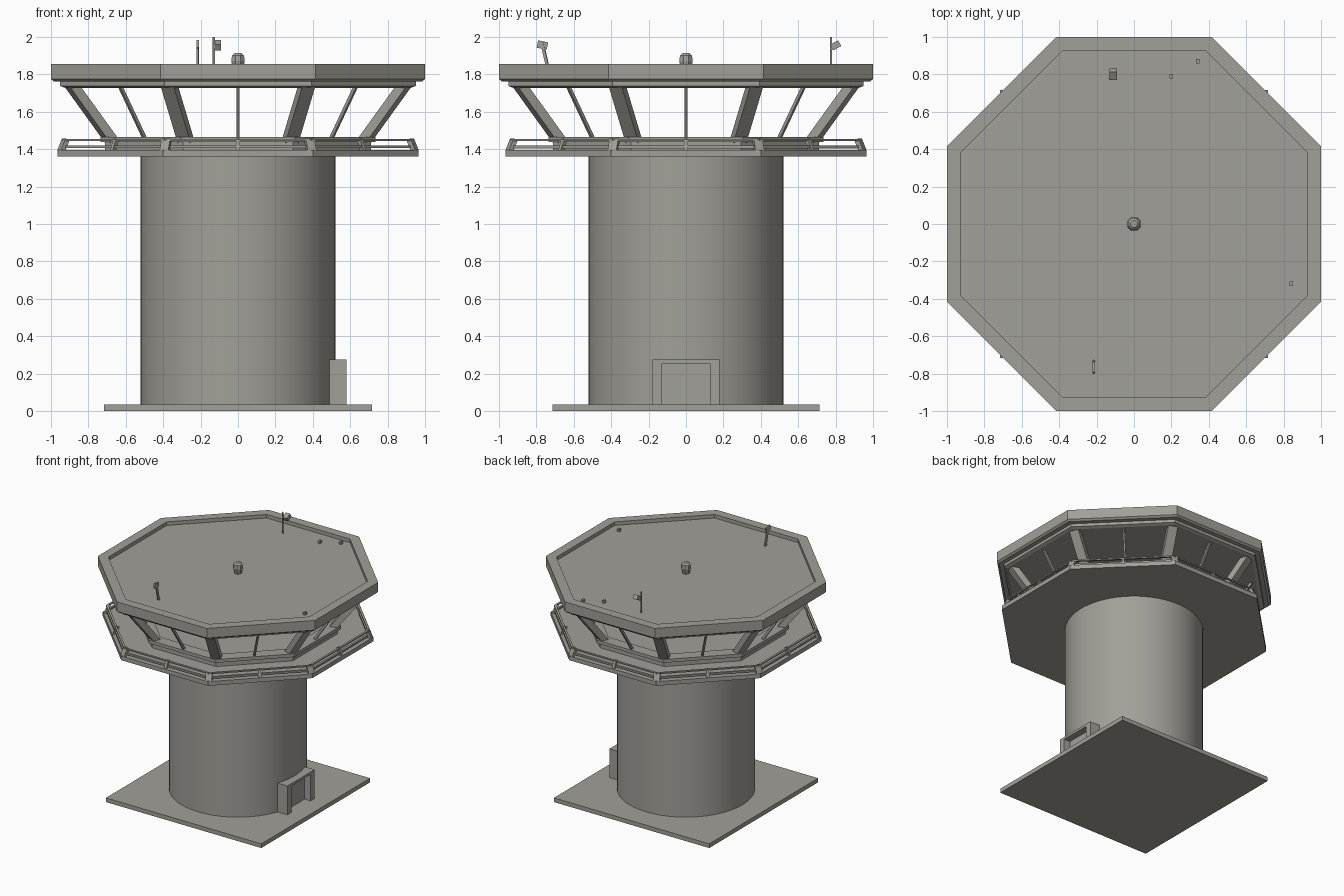
import bpy, bmesh, math
from mathutils import Vector, Matrix

cube = bpy.data.objects.get("Cube")
if cube:
    bpy.data.objects.remove(cube, do_unlink=True)

concrete = bpy.data.materials.new("warm grey concrete")
concrete.use_nodes = True
colour = (0.36, 0.35, 0.315, 1)
concrete.diffuse_color = colour
concrete.node_tree.nodes["Principled BSDF"].inputs["Base Color"].default_value = colour


def finish(name, bm, smooth=False):
    bmesh.ops.recalc_face_normals(bm, faces=bm.faces)
    mesh = bpy.data.meshes.new(name)
    bm.to_mesh(mesh)
    bm.free()
    mesh.materials.append(concrete)
    obj = bpy.data.objects.new(name, mesh)
    bpy.context.collection.objects.link(obj)
    if smooth:
        bpy.ops.object.select_all(action='DESELECT')
        obj.select_set(True)
        bpy.context.view_layer.objects.active = obj
        bpy.ops.object.shade_smooth_by_angle(angle=math.radians(35))
    return obj


def turned(name, profile, sides=8, ring=False, smooth=False):
    """Sweep (apothem, z) points round z; ring closes the profile, else the ends are capped."""
    bm = bmesh.new()
    k = 1 / math.cos(math.pi / sides)
    rows = []
    for r, z in profile:
        angles = [(i + 0.5) * math.tau / sides for i in range(sides)]
        rows.append([bm.verts.new((r * k * math.cos(a), r * k * math.sin(a), z)) for a in angles])
    pairs = list(zip(rows, rows[1:]))
    if ring:
        pairs.append((rows[-1], rows[0]))
    else:
        bm.faces.new(rows[0])
        bm.faces.new(rows[-1])
    for a, b in pairs:
        for i in range(sides):
            j = (i + 1) % sides
            bm.faces.new((a[i], a[j], b[j], b[i]))
    return finish(name, bm, smooth)


def add_box(bm, centre, size, rot=Matrix.Identity(4)):
    m = Matrix.Translation(centre) @ rot @ Matrix.Diagonal((*size, 1))
    bmesh.ops.create_cube(bm, size=1, matrix=m)


def add_bar(bm, a, b, width, depth):
    """Box from a to b, its width running round the tower."""
    a, b = Vector(a), Vector(b)
    up = (b - a).normalized()
    mid = (a + b) / 2
    side = Vector((-mid.y, mid.x, 0)).normalized()
    out = side.cross(up)
    rot = Matrix((side, out, up)).transposed().to_4x4()
    add_box(bm, mid, (width, depth, (b - a).length), rot)


def polar(apothem, step, z):
    """Odd steps are corners of the octagon, even steps the middles of its sides."""
    r = apothem / math.cos(math.pi / 8) if step % 2 else apothem
    a = step * math.pi / 8
    return (r * math.cos(a), r * math.sin(a), z)


# Ground slab and round shaft
bm = bmesh.new()
add_box(bm, (0, 0, 0.0175), (1.43, 1.43, 0.035))
finish("ground_slab", bm)
turned("tower_shaft", [(0.52, 0.03), (0.52, 1.37)], sides=64, smooth=True)

# Doorway surround on the left side
bm = bmesh.new()
for s in (-1, 1):
    add_box(bm, (0.535, s * 0.153, 0.155), (0.09, 0.052, 0.24))
add_box(bm, (0.535, 0, 0.265), (0.09, 0.26, 0.02))
add_box(bm, (0.505, 0, 0.145), (0.04, 0.26, 0.22))
finish("doorway", bm)

# Walkway deck, cabin curb and sill
turned("walkway_deck", [(0.965, 1.36), (0.965, 1.395)])
turned("cabin_curb", [(0.66, 1.39), (0.71, 1.39), (0.71, 1.44), (0.66, 1.44)], ring=True)
turned("window_sill", [(0.64, 1.438), (0.735, 1.438), (0.735, 1.465), (0.64, 1.465)], ring=True)

# Railing
for name, z, h in (("lower_rail", 1.405, 0.014), ("upper_rail", 1.444, 0.01)):
    turned(name, [(0.925, z), (0.942, z), (0.942, z + h), (0.925, z + h)], ring=True)
bm = bmesh.new()
for i in range(16):
    wide = 0.05 if i % 2 else 0.02
    add_bar(bm, polar(0.945, i, 1.39), polar(0.92, i, 1.453), wide, 0.025)
finish("rail_posts", bm)

# Leaning window columns and thin mullions
bm = bmesh.new()
for i in range(1, 16, 2):
    add_bar(bm, polar(0.675, i, 1.445), polar(0.895, i, 1.75), 0.075, 0.05)
finish("window_columns", bm)
bm = bmesh.new()
for i in range(0, 16, 2):
    add_bar(bm, polar(0.70, i, 1.45), polar(0.90, i, 1.75), 0.014, 0.02)
finish("window_mullions", bm)

# Ceiling ledge and roof with a raised rim
turned("ceiling_ledge", [(0.925, 1.728), (0.95, 1.738), (0.95, 1.77)])
turned("roof", [(0.985, 1.762), (1.0, 1.775), (1.0, 1.855), (0.925, 1.855), (0.925, 1.825)])

# Roof equipment: low dome, masts with small panels, stubs
turned("roof_dome", [(0.025, 1.82), (0.036, 1.87), (0.032, 1.9), (0.018, 1.913)], sides=8)
bm = bmesh.new()
add_bar(bm, (-0.13, 0.775, 1.82), (-0.13, 0.775, 2.0), 0.01, 0.01)
add_box(bm, (-0.11, 0.8, 1.955), (0.04, 0.05, 0.035), Matrix.Rotation(0.5, 4, 'X'))
finish("back_mast", bm)
bm = bmesh.new()
add_bar(bm, (-0.215, -0.735, 1.82), (-0.215, -0.77, 1.97), 0.012, 0.016)
add_box(bm, (-0.215, -0.768, 1.957), (0.012, 0.055, 0.04), Matrix.Rotation(-0.2, 4, 'X'))
finish("front_mast", bm)
bm = bmesh.new()
for x, y in ((0.2, 0.79), (0.84, -0.32), (0.34, 0.87)):
    add_box(bm, (x, y, 1.835), (0.018, 0.025, 0.025))
finish("roof_stubs", bm)
